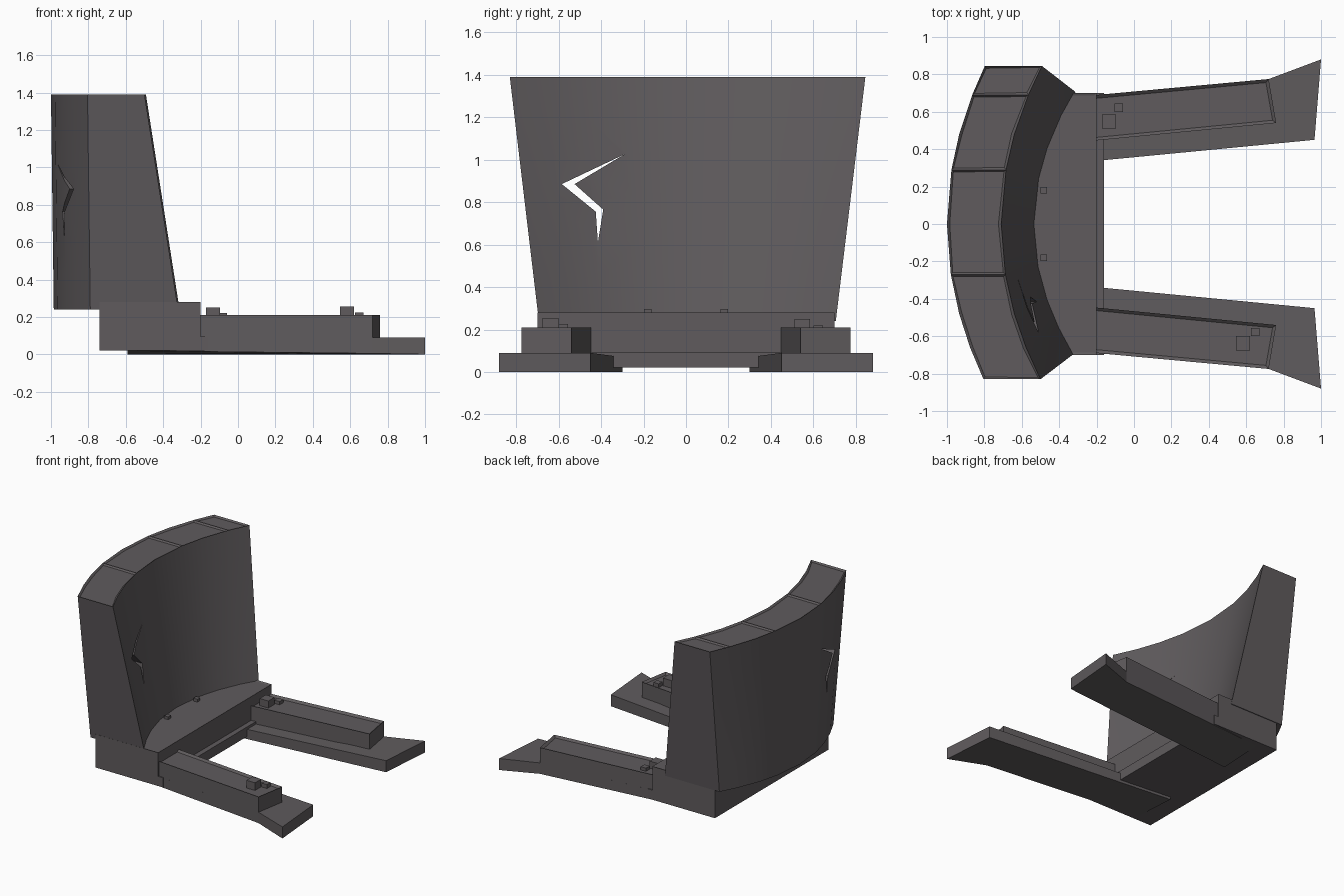
import bpy, bmesh

if "Cube" in bpy.data.objects:
    bpy.data.objects.remove(bpy.data.objects["Cube"])

stone = bpy.data.materials.new("dark warm grey")
stone.diffuse_color = (0.115, 0.105, 0.11, 1)
stone.use_nodes = True
stone.node_tree.nodes["Principled BSDF"].inputs["Base Color"].default_value = stone.diffuse_color


def finish(bm, name):
    bmesh.ops.recalc_face_normals(bm, faces=bm.faces)
    me = bpy.data.meshes.new(name)
    bm.to_mesh(me)
    bm.free()
    ob = bpy.data.objects.new(name, me)
    bpy.context.collection.objects.link(ob)
    me.materials.append(stone)
    return ob


def prism(name, bottom, top, rim=0, depth=0):
    """Solid between two matching outlines, optionally with a sunken top."""
    bm = bmesh.new()
    lo = [bm.verts.new(p) for p in bottom]
    hi = [bm.verts.new(p) for p in top]
    n = len(lo)
    bm.faces.new(lo[::-1])
    lid = bm.faces.new(hi)
    for i in range(n):
        j = (i + 1) % n
        bm.faces.new((lo[i], lo[j], hi[j], hi[i]))
    bmesh.ops.recalc_face_normals(bm, faces=bm.faces)
    if rim:
        bmesh.ops.inset_region(bm, faces=[lid], thickness=rim, depth=-depth)
    return finish(bm, name)


def box(name, x0, x1, y0, y1, z0, z1, rim=0, depth=0):
    o = [(x0, y0), (x1, y0), (x1, y1), (x0, y1)]
    return prism(name, [(*p, z0) for p in o], [(*p, z1) for p in o], rim, depth)


# Base block, front lip and two studs
box("base_block", -0.74, -0.2, -0.7, 0.7, 0.02, 0.28, 0.02, 0.005)
box("base_lip", -0.3, -0.16, -0.7, 0.7, 0.02, 0.095)
for s in (-1, 1):
    box("base_stud", -0.5, -0.465, s * 0.18 - 0.018, s * 0.18 + 0.018, 0.26, 0.297)

# Arms: low splayed skirt with a raised, sunken-topped box
for s in (-1, 1):
    skirt = [(-0.59, 0.30, 0.0), (0.965, 0.45, 0.0), (1.0, 0.88, 0.0),
             (0.72, 0.775, 0.005), (-0.2, 0.69, 0.015), (-0.59, 0.655, 0.02)]
    # keep the hidden rear of the skirt inside the base block
    prism("arm_skirt", [(x, s * y, z) for x, y, z in skirt],
          [(x, s * y, 0.09 if x > -0.3 else 0.07) for x, y, z in skirt])
    trough = [(-0.22, 0.445), (0.76, 0.54), (0.72, 0.775), (-0.22, 0.688)]
    prism("arm_box", [(x, s * y, 0.05) for x, y in trough],
          [(x, s * y, 0.21) for x, y in trough], 0.024, 0.015)

# Loose blocks on the arms
box("rear_arm_large_block", -0.17, -0.095, 0.51, 0.585, 0.19, 0.25)
box("rear_arm_small_block", -0.105, -0.06, 0.6, 0.645, 0.19, 0.22)
box("front_arm_large_block", 0.545, 0.62, -0.675, -0.6, 0.19, 0.255)
box("front_arm_small_block", 0.625, 0.67, -0.6, -0.555, 0.19, 0.225)

# Curved, flaring wall lofted from bottom to top
cols = [-0.83, -0.66, -0.48, -0.27, 0.0, 0.29, 0.48, 0.69, 0.845]
rows = 6
Z0, Z1 = 0.24, 1.39
bm = bmesh.new()
rings = []
for r in range(rows + 1):
    t = r / rows
    outer, inner = [], []
    for y in cols:
        u = y / 0.84
        yy = y * (0.835 + 0.165 * t)
        z = Z0 + (Z1 - Z0) * t
        outer.append(bm.verts.new((-0.985 - 0.015 * t + 0.2 * u * u, yy, z)))
        inner.append(bm.verts.new((-0.53 - 0.18 * t + 0.215 * u * u, yy, z)))
    rings.append(outer + inner[::-1])
n = len(rings[0])
for a, b in zip(rings, rings[1:]):
    for i in range(n):
        j = (i + 1) % n
        bm.faces.new((a[i], a[j], b[j], b[i]))
lids = []
for ring in (rings[0], rings[-1]):
    lids = [bm.faces.new((ring[i], ring[i + 1], ring[n - 2 - i], ring[n - 1 - i]))
            for i in range(len(cols) - 1)]
bmesh.ops.recalc_face_normals(bm, faces=bm.faces)
# sunken panels along the wall top
for a, b in ((0, 3), (3, 5), (5, 7), (7, 8)):
    bmesh.ops.inset_region(bm, faces=lids[a:b], thickness=0.015, depth=-0.012)
wall = finish(bm, "curved_wall")

# Lightning-shaped crack right through the wall
crack = [(-0.29, 1.025), (-0.585, 0.885), (-0.425, 0.755), (-0.415, 0.61),
         (-0.39, 0.765), (-0.525, 0.885)]
cutter = prism("crack_cutter", [(-1.3, y, z) for y, z in crack],
               [(0, y, z) for y, z in crack])
mod = wall.modifiers.new("crack", "BOOLEAN")
mod.object = cutter
mod.solver = "EXACT"
bpy.ops.object.select_all(action="DESELECT")
bpy.context.view_layer.objects.active = wall
wall.select_set(True)
bpy.ops.object.modifier_apply(modifier="crack")
bpy.data.objects.remove(cutter)
bpy.ops.object.shade_smooth_by_angle(angle=0.5)
